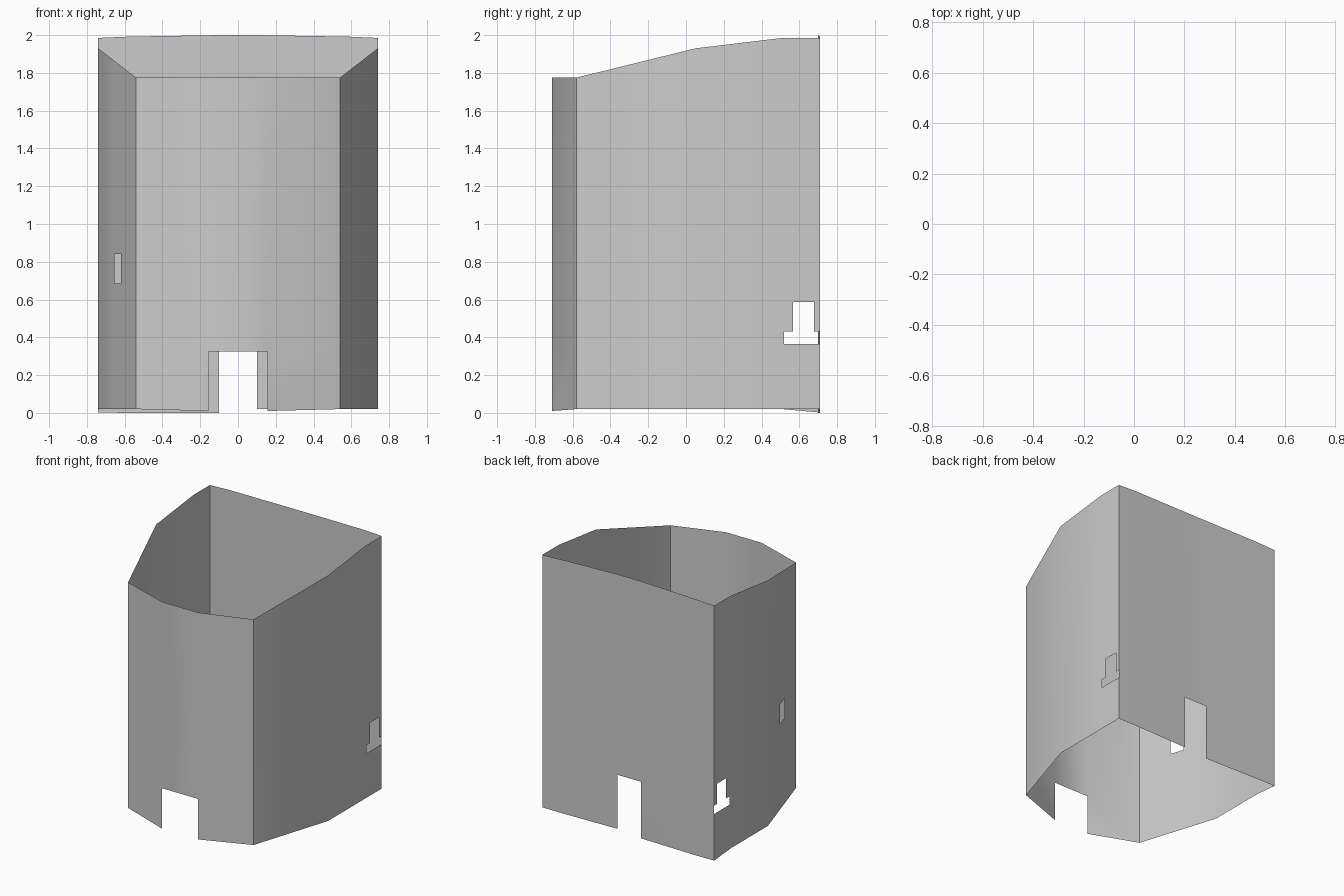
import bpy
import bmesh
import math
from mathutils import Vector

cube = bpy.data.objects.get("Cube")
if cube:
    bpy.data.objects.remove(cube)

# Single plain grey material
grey = bpy.data.materials.new("plain_grey")
colour = (0.6, 0.6, 0.6, 1)
grey.diffuse_color = colour
grey.use_nodes = True
grey.node_tree.nodes["Principled BSDF"].inputs["Base Color"].default_value = colour

X, Y, Z = 0, 1, 2


def wall(name, path, axis, openings):
    """Thin wall along (x, y, bottom, top) stations, running anticlockwise.
    Each opening is (low, high, bottom, top), low and high along the axis."""
    bm = bmesh.new()
    columns = [(bm.verts.new((x, y, lo)), bm.verts.new((x, y, hi)))
               for x, y, lo, hi in path]
    for (a, b), (c, d) in zip(columns, columns[1:]):
        bm.faces.new((a, c, d, b))
    for low, high, bottom, top in openings:
        for along, value in ((axis, low), (axis, high), (Z, bottom), (Z, top)):
            normal = Vector((0, 0, 0))
            normal[along] = 1
            bmesh.ops.bisect_plane(bm, geom=bm.verts[:] + bm.edges[:] + bm.faces[:],
                                   dist=1e-5, plane_co=normal * value, plane_no=normal)
        hole = []
        for face in bm.faces:
            centre = face.calc_center_median()
            if low < centre[axis] < high and bottom < centre.z < top:
                hole.append(face)
        bmesh.ops.delete(bm, geom=hole, context='FACES')
    mesh = bpy.data.meshes.new(name)
    bm.to_mesh(mesh)
    bm.free()
    mesh.materials.append(grey)
    obj = bpy.data.objects.new(name, mesh)
    bpy.context.collection.objects.link(obj)
    bpy.ops.object.select_all(action='DESELECT')
    obj.select_set(True)
    bpy.context.view_layer.objects.active = obj
    bpy.ops.object.shade_smooth_by_angle(angle=math.radians(35))


# Bowed front wall with a doorway
wall("front_wall",
     [(-0.54, -0.58, 0.02, 1.775), (-0.155, -0.71, 0.01, 1.775),
      (0.155, -0.71, 0.01, 1.775), (0.54, -0.58, 0.02, 1.775)],
     X, [(-0.155, 0.155, -1, 0.325)])

# Side walls with a stepped opening at the back corner
stepped_opening = [(0.52, 1, 0.365, 0.43), (0.567, 0.677, 0.43, 0.587)]
slot = [(-0.328, -0.218, 0.685, 0.84)]
for name, side, back_bottom, extra in (("left_wall", 1, 0.02, []),
                                       ("right_wall", -1, 0.002, slot)):
    stations = [(side * 0.54, -0.58, 0.02, 1.775), (side * 0.74, 0.05, 0.02, 1.93),
                (side * 0.74, 0.51, 0.02, 1.985), (side * 0.74, 0.71, back_bottom, 1.985)]
    wall(name, stations[::side], Y, stepped_opening + extra)

# Slightly dished back wall with a narrow doorway
wall("back_wall",
     [(0.74, 0.71, 0.02, 1.985), (0.58, 0.71, 0.02, 1.992), (0.1, 0.698, 0.02, 2),
      (-0.1, 0.698, 0, 2), (-0.58, 0.71, 0, 1.992), (-0.74, 0.71, 0.002, 1.985)],
     X, [(-0.1, 0.1, -1, 0.44)])
